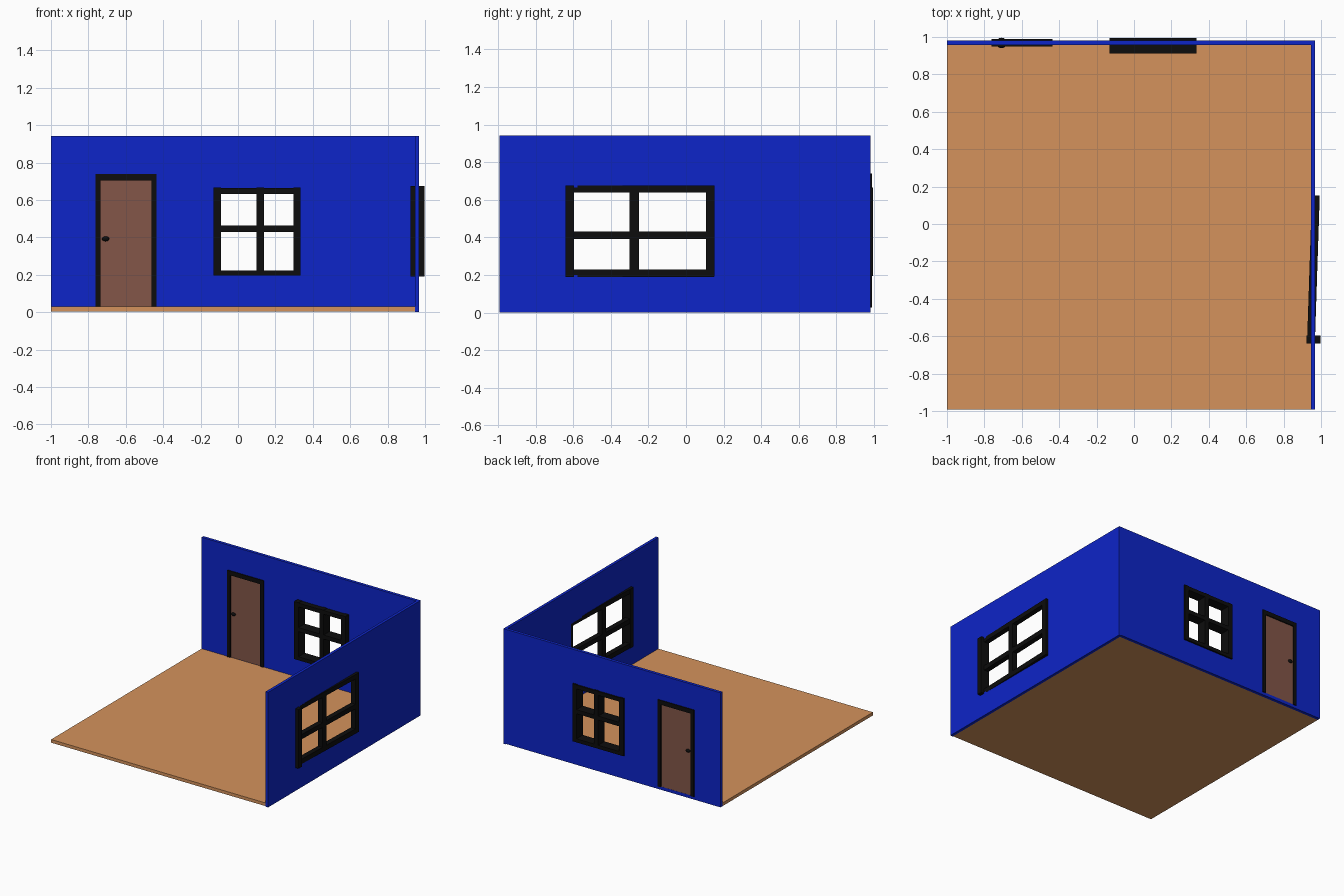
import bpy, math
from mathutils import Vector

if "Cube" in bpy.data.objects:
    bpy.data.objects.remove(bpy.data.objects["Cube"])


def material(name, rgb):
    m = bpy.data.materials.new(name)
    m.diffuse_color = (*rgb, 1)
    m.use_nodes = True
    m.node_tree.nodes["Principled BSDF"].inputs["Base Color"].default_value = m.diffuse_color
    return m


BLUE = material("wall_blue", (0.004, 0.018, 0.58))
TAN = material("floor_tan", (0.66, 0.29, 0.107))
BLACK = material("trim_black", (0.004, 0.004, 0.004))
BROWN = material("door_brown", (0.227, 0.093, 0.065))


def box(name, x, y, z, mat, shear=0):
    """Box from (min, max) ranges; shear slides x in proportion to y."""
    bpy.ops.mesh.primitive_cube_add(size=1)
    o = bpy.context.object
    o.name = name
    for v in o.data.vertices:
        p = [r[0] + (r[1] - r[0]) * (c + 0.5) for r, c in zip((x, y, z), v.co)]
        p[0] += shear * (p[1] + 0.245)
        v.co = Vector(p)
    o.data.materials.append(mat)
    return o


def cut(wall, x, y, z):
    cutter = box("opening_cutter", x, y, z, BLUE)
    cutter.hide_render = True
    mod = wall.modifiers.new("opening", 'BOOLEAN')
    mod.operation = 'DIFFERENCE'
    mod.solver = 'EXACT'
    mod.object = cutter
    bpy.context.view_layer.objects.active = wall
    bpy.ops.object.modifier_apply(modifier=mod.name)
    bpy.data.objects.remove(cutter, do_unlink=True)


# Floor and walls
box("floor", (-1, 0.946), (-0.993, 0.957), (0.004, 0.03), TAN)
back = box("back_wall", (-1, 0.946), (0.957, 0.982), (0.004, 0.943), BLUE)
right = box("right_wall", (0.946, 0.969), (-0.993, 0.982), (0.0, 0.943), BLUE)
cut(back, (-0.12, 0.325), (0.9, 1.1), (0.205, 0.655))
cut(back, (-0.75, -0.445), (0.9, 1.1), (0.03, 0.73))
cut(right, (0.8, 1.1), (-0.63, 0.14), (0.2, 0.665))

# Back window frame: two rails, a crossbar and three posts
D = (0.912, 0.995)
for n, z in (("bottom_rail", (0.195, 0.224)), ("crossbar", (0.43, 0.463)), ("top_rail", (0.633, 0.664))):
    box("back_window_" + n, (-0.128, 0.333), D, z, BLACK)
for n, x in (("left_post", (-0.13, -0.09)), ("middle_post", (0.1, 0.138)), ("right_post", (0.297, 0.335))):
    box("back_window_" + n, x, D, (0.195, 0.667), BLACK)

# Right window frame, set at a slight angle to the wall
S = 0.033
X = (0.938, 0.980)
for n, z in (("bottom_rail", (0.19, 0.23)), ("crossbar", (0.393, 0.432)), ("top_rail", (0.638, 0.675))):
    box("right_window_" + n, X, (-0.638, 0.15), z, BLACK, S)
for n, y in (("middle_post", (-0.3, -0.25)), ("back_post", (0.107, 0.152))):
    box("right_window_" + n, X, y, (0.192, 0.675), BLACK, S)
box("right_window_front_post", (0.923, 0.998), (-0.64, -0.597), (0.19, 0.675), BLACK)

# Door, its frame and knobs
box("door", (-0.738, -0.458), (0.958, 0.981), (0.03, 0.708), BROWN)
F = (0.949, 0.99)
box("door_left_jamb", (-0.763, -0.736), F, (0.028, 0.738), BLACK)
box("door_right_jamb", (-0.463, -0.435), F, (0.028, 0.738), BLACK)
box("door_head", (-0.763, -0.435), F, (0.705, 0.74), BLACK)
for n, y in (("inner", 0.952), ("outer", 0.984)):
    bpy.ops.mesh.primitive_uv_sphere_add(segments=16, ring_count=8, radius=1, location=(-0.708, y, 0.392))
    k = bpy.context.object
    k.name = "door_knob_" + n
    k.scale = (0.02, 0.012, 0.013)
    k.data.materials.append(BLACK)
    bpy.ops.object.shade_smooth_by_angle()
